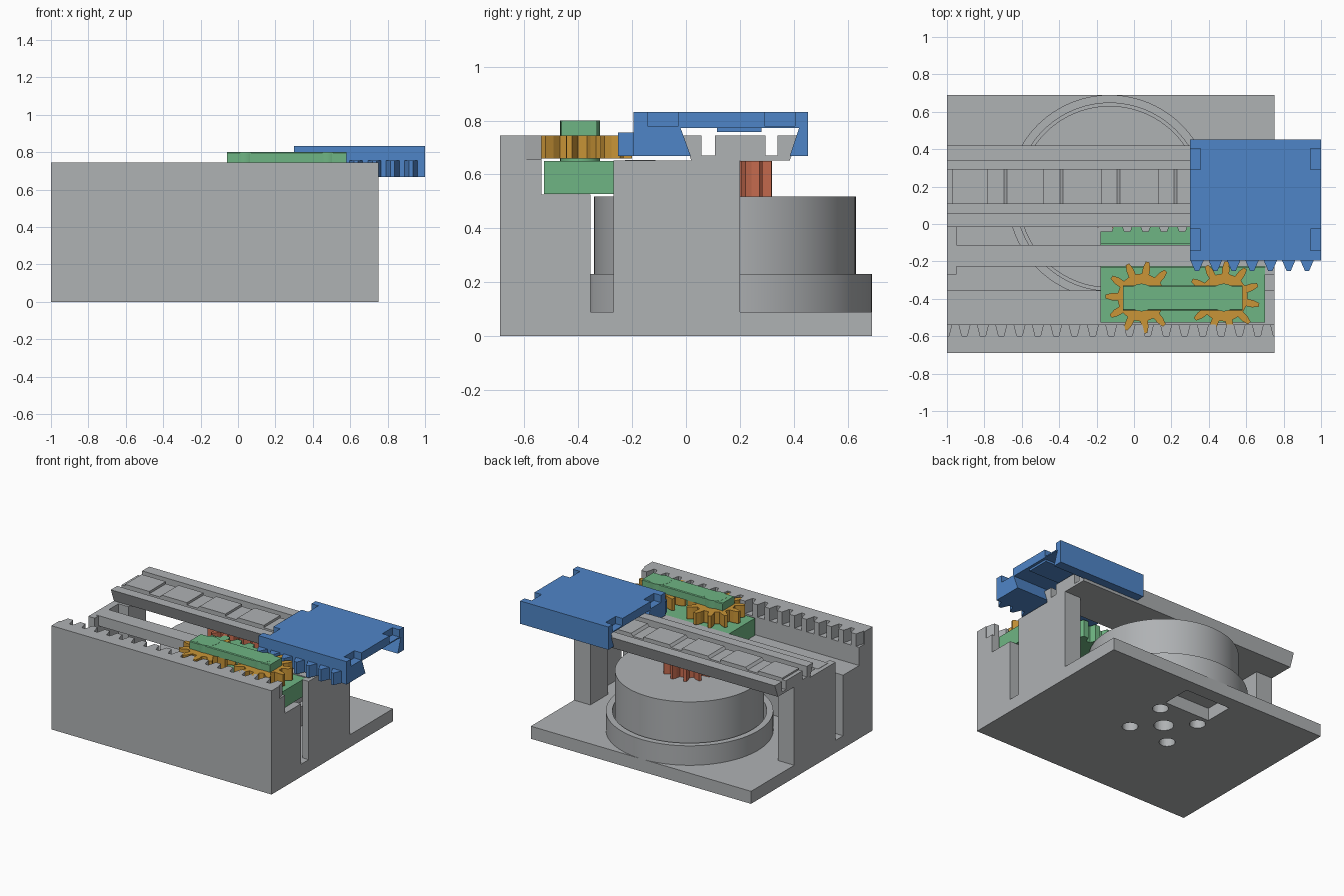
import bpy, bmesh, math
from mathutils import Vector

if "Cube" in bpy.data.objects:
    bpy.data.objects.remove(bpy.data.objects["Cube"])


def material(name, rgb):
    m = bpy.data.materials.new(name)
    m.diffuse_color = (*rgb, 1)
    m.use_nodes = True
    m.node_tree.nodes["Principled BSDF"].inputs["Base Color"].default_value = m.diffuse_color
    return m


GREY = material("grey", (0.43, 0.445, 0.457))
BLUE = material("blue", (0.078, 0.235, 0.573))
GREEN = material("green", (0.159, 0.462, 0.228))
ORANGE = material("orange", (0.588, 0.301, 0.038))
RED = material("red", (0.571, 0.148, 0.078))


def prism(name, pts, lo, hi, mat, axis="z"):
    """Extrude a closed 2D profile along an axis: z uses (x,y), x uses (y,z), y uses (x,z)."""
    place = {"z": lambda p, t: (p[0], p[1], t),
             "x": lambda p, t: (t, p[0], p[1]),
             "y": lambda p, t: (p[0], t, p[1])}[axis]
    bm = bmesh.new()
    face = bm.faces.new([bm.verts.new(place(p, lo)) for p in pts])
    ext = bmesh.ops.extrude_face_region(bm, geom=[face])
    shift = Vector(place((0, 0), hi - lo))
    bmesh.ops.translate(bm, vec=shift,
                        verts=[g for g in ext["geom"] if isinstance(g, bmesh.types.BMVert)])
    bmesh.ops.recalc_face_normals(bm, faces=bm.faces)
    mesh = bpy.data.meshes.new(name)
    bm.to_mesh(mesh)
    bm.free()
    mesh.materials.append(mat)
    ob = bpy.data.objects.new(name, mesh)
    bpy.context.collection.objects.link(ob)
    return ob


def box(name, x0, x1, y0, y1, z0, z1, mat):
    return prism(name, [(x0, y0), (x1, y0), (x1, y1), (x0, y1)], z0, z1, mat)


def circle(cx, cy, r, n=64):
    return [(cx + r * math.cos(2 * math.pi * i / n), cy + r * math.sin(2 * math.pi * i / n))
            for i in range(n)]


def smooth(ob):
    bpy.ops.object.select_all(action="DESELECT")
    ob.select_set(True)
    bpy.context.view_layer.objects.active = ob
    bpy.ops.object.shade_smooth_by_angle(angle=math.radians(30))


def cut(ob, cutter):
    cutter.hide_render = True
    cutter.hide_viewport = False
    cutter.display_type = "WIRE"
    mod = ob.modifiers.new("cut", "BOOLEAN")
    mod.operation, mod.object, mod.solver = "DIFFERENCE", cutter, "EXACT"
    bpy.context.view_layer.objects.active = ob
    bpy.ops.object.modifier_apply(modifier=mod.name)
    bpy.data.objects.remove(cutter)


def gear(name, cx, cy, r_tip, r_root, n, phase, z0, z1, mat):
    pts = []
    mid = (r_tip + r_root) / 2
    for i in range(n):
        for r, off in ((r_root, -0.27), (mid, -0.21), (r_tip, -0.09),
                       (r_tip, 0.09), (mid, 0.21), (r_root, 0.27)):
            a = phase + (i + off) * 2 * math.pi / n
            pts.append((cx + r * math.cos(a), cy + r * math.sin(a)))
    return prism(name, pts, z0, z1, mat)


def rack(name, x0, x1, y_back, y_root, y_tip, z0, z1, first, mat, pitch=0.098, tip=0.11):
    """Straight bar with trapezoid teeth, first tooth centred at x = first."""
    pts = [(x0, y_back), (x0, y_root)]
    c = first
    while c + 0.36 * pitch < x1:
        pts += [(c + o * pitch, y) for o, y in
                ((-0.36, y_root), (-tip, y_tip), (tip, y_tip), (0.36, y_root))]
        c += pitch
    return prism(name, pts + [(x1, y_root), (x1, y_back)], z0, z1, mat)


MX, MY = -0.13, 0.145        # motor axis

# Base plate with screw holes and cable opening
base = box("base_plate", -1, 0.75, -0.69, 0.69, 0, 0.09, GREY)
cut(base, prism("hole_cutter", circle(MX, MY, 0.065, 32), -0.05, 0.2, GREY))
for sx in (-1, 1):
    for sy in (-1, 1):
        cut(base, prism("hole_cutter", circle(MX + sx * 0.157, MY + sy * 0.153, 0.052, 32),
                        -0.05, 0.2, GREY))
cut(base, box("opening_cutter", -0.31, 0.05, 0.38, 0.59, -0.05, 0.2, GREY))

# Front block, stepped to guide the slide, with its fixed rack
prism("front_block", [(-0.69, 0.09), (-0.355, 0.09), (-0.355, 0.525), (-0.537, 0.525),
                      (-0.537, 0.655), (-0.69, 0.655)], -1, 0.75, GREY, "x")
rack("fixed_rack", -1, 0.75, -0.69, -0.6, -0.537, 0.655, 0.745, -0.955, GREY, tip=0.2)

# Motor, its socket ring and pinion
ring = prism("motor_socket", circle(MX, MY, 0.545, 96), 0.09, 0.23, GREY)
cut(ring, prism("ring_cutter", circle(MX, MY, 0.502, 96), 0.05, 0.3, GREY))
cut(ring, box("ring_trim", -1, 1, -0.8, -0.357, 0.0, 0.4, GREY))
smooth(ring)
smooth(prism("motor", circle(MX, MY, 0.486, 96), 0.09, 0.518, GREY))
gear("pinion", MX, MY, 0.175, 0.115, 11, 0.3, 0.518, 0.65, RED)

# End pillars: thick below the dovetail, thin beside the slide
for end, s in ((-1, 1), (0.75, -1)):
    a, b, c = end, end + s * 0.05, end + s * 0.13
    prism("end_pillar", [(a, -0.27), (b, -0.27), (b, 0.0), (c, 0.0), (c, 0.2), (a, 0.2)],
          0.09, 0.652, GREY)

# Narrow guide bar across the slide
box("guide_bar", -0.97, 0.72, -0.227, -0.113, 0.58, 0.654, GREY)

# Dovetail rail with two grooves and a stepped centre strip
prism("dovetail_rail", [(0.02, 0.652), (0.385, 0.652), (0.42, 0.745), (0.34, 0.745),
                        (0.34, 0.67), (0.295, 0.67), (0.295, 0.715), (0.107, 0.715),
                        (0.107, 0.67), (0.057, 0.67), (0.057, 0.745), (-0.015, 0.745)],
      -1, 0.75, GREY, "x")
strip = [(-1, 0.712), (-1, 0.733), (-0.972, 0.733), (-0.972, 0.745)]
for c in (-0.73, -0.43, -0.125, 0.18, 0.485):
    strip += [(c - 0.05, 0.745), (c - 0.05, 0.728), (c + 0.035, 0.728), (c + 0.05, 0.745)]
strip += [(0.75, 0.745), (0.75, 0.712)]
prism("rail_steps", strip, 0.107, 0.295, GREY, "y")

# Slide: tray with rear rack, grooved for the guide bar
prism("slide_tray", [(-0.527, 0.527), (-0.04, 0.527), (-0.04, 0.65), (-0.105, 0.65),
                     (-0.105, 0.572), (-0.232, 0.572), (-0.232, 0.65), (-0.527, 0.65)],
      -0.18, 0.70, GREEN, "x")
rack("slide_rack", -0.18, 0.70, -0.06, -0.045, 0.0, 0.527, 0.65, -0.085, GREEN, tip=0.2)

# Twin gears on posts, tied by a link
for cx, phase in ((0.04, 1.4), (0.48, 1.5)):
    gear("travelling_gear", cx, -0.393, 0.193, 0.128, 11, phase, 0.66, 0.745, ORANGE)
    smooth(prism("gear_post", circle(cx, -0.393, 0.074, 40), 0.64, 0.66, GREEN))
    smooth(prism("link_hub", circle(cx, -0.393, 0.074, 40), 0.744, 0.801, GREEN))
prism("gear_link", [(-0.463, 0.745), (-0.33, 0.745), (-0.33, 0.795), (-0.335, 0.8),
                    (-0.458, 0.8), (-0.463, 0.795)], -0.06, 0.58, GREEN, "x")

# Carriage: plate with dovetail jaws, corner notches and side rack
carriage = prism("carriage", [(-0.195, 0.668), (0.018, 0.668), (-0.02, 0.772), (0.42, 0.772),
                              (0.385, 0.668), (0.453, 0.668), (0.453, 0.832),
                              (-0.195, 0.832)], 0.30, 1.0, BLUE, "x")
for x0, x1 in ((0.2, 0.355), (0.943, 1.1)):
    for y0, y1 in ((-0.143, -0.028), (0.292, 0.405)):
        cut(carriage, box("notch_cutter", x0, x1, y0, y1, 0.78, 0.9, BLUE))
box("carriage_pad", 0.32, 0.98, 0.115, 0.28, 0.757, 0.773, BLUE)
rack("carriage_rack", 0.30, 1.0, -0.15, -0.195, -0.252, 0.668, 0.755, 0.337, BLUE)
